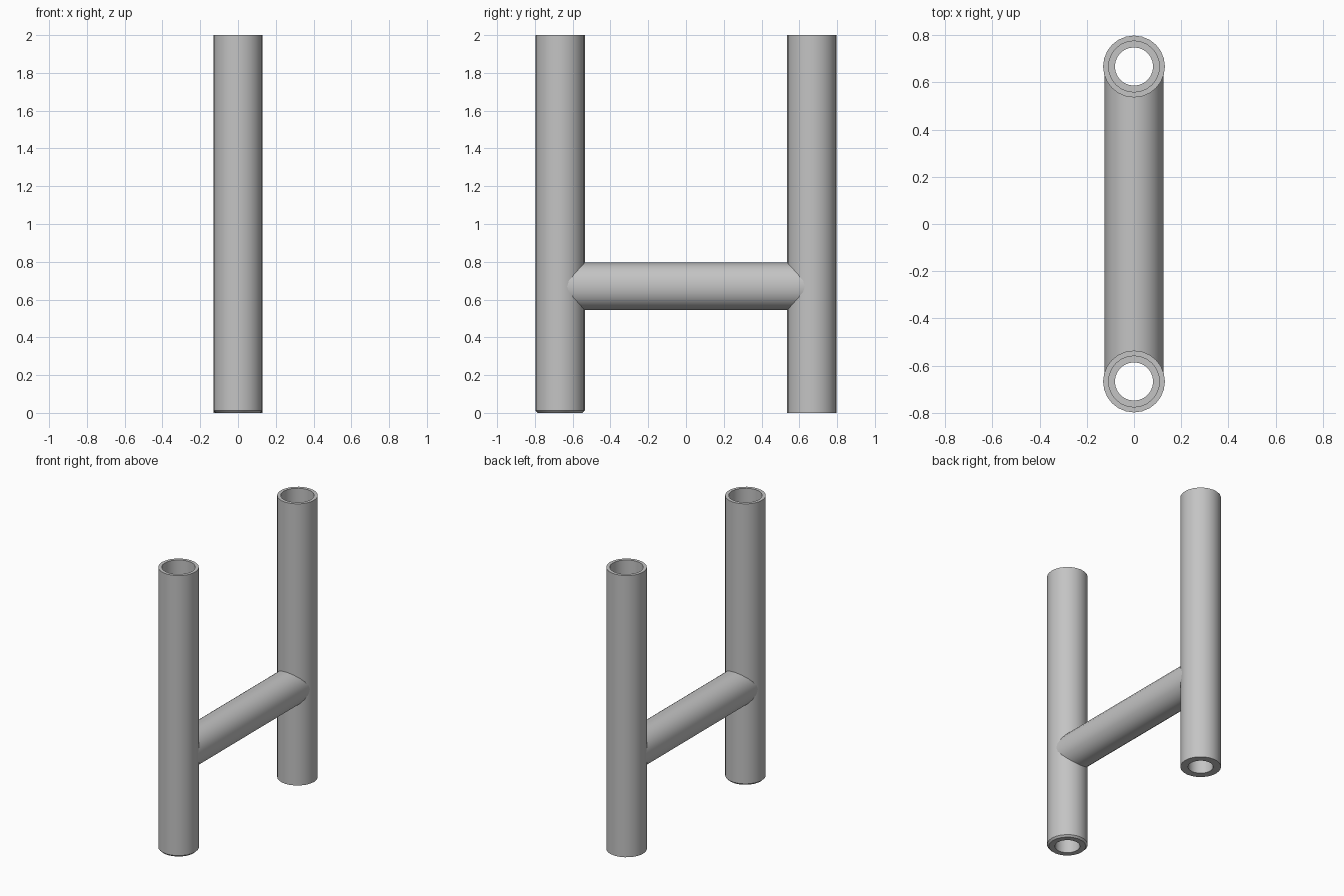
import bpy, bmesh, math

SIDES = 24
TUBE_R, TUBE_Y = 0.131, 0.667
BAR_R, BAR_Z = 0.125, 0.67

cube = bpy.data.objects.get("Cube")
if cube:
    bpy.data.objects.remove(cube)

grey = bpy.data.materials.new("plain_grey")
grey.use_nodes = True
colour = (0.55, 0.55, 0.55, 1)
grey.diffuse_color = colour
grey.node_tree.nodes["Principled BSDF"].inputs["Base Color"].default_value = colour


def skin(name, rings, closed):
    """Join a list of point rings with quads."""
    bm = bmesh.new()
    loops = [[bm.verts.new(p) for p in ring] for ring in rings]
    pairs = list(zip(loops, loops[1:]))
    if closed:
        pairs.append((loops[-1], loops[0]))
    for a, b in pairs:
        for i in range(SIDES):
            j = (i + 1) % SIDES
            bm.faces.new((a[i], a[j], b[j], b[i]))
    bmesh.ops.recalc_face_normals(bm, faces=bm.faces)
    mesh = bpy.data.meshes.new(name)
    bm.to_mesh(mesh)
    bm.free()
    mesh.materials.append(grey)
    obj = bpy.data.objects.new(name, mesh)
    bpy.context.collection.objects.link(obj)
    bpy.ops.object.select_all(action='DESELECT')
    obj.select_set(True)
    bpy.context.view_layer.objects.active = obj
    bpy.ops.object.shade_smooth_by_angle(angle=math.radians(35))
    return obj


angles = [2 * math.pi * i / SIDES for i in range(SIDES)]


def tube(name, y, chamfer):
    """Upright pipe with a wide upper bore stepping down to a narrow one."""
    profile = [(TUBE_R, 2), (0.108, 2), (0.108, 0.3), (0.081, 0.3), (0.081, 0)]
    if chamfer:
        profile += [(TUBE_R - chamfer, 0), (TUBE_R, chamfer)]
    else:
        profile += [(TUBE_R, 0)]
    rings = [[(r * math.cos(a), y + r * math.sin(a), z) for a in angles]
             for r, z in profile]
    skin(name, rings, True)


tube("front_tube", -TUBE_Y, 0.012)
tube("back_tube", TUBE_Y, 0)

# Crossbar with ends coped to fit the round tubes
ends = []
for side in (-1, 1):
    ring = []
    for a in angles:
        x = BAR_R * math.cos(a)
        y = TUBE_Y - math.sqrt((TUBE_R - 0.004) ** 2 - x * x)
        ring.append((x, side * y, BAR_Z + BAR_R * math.sin(a)))
    ends.append(ring)
skin("crossbar", ends, False)
